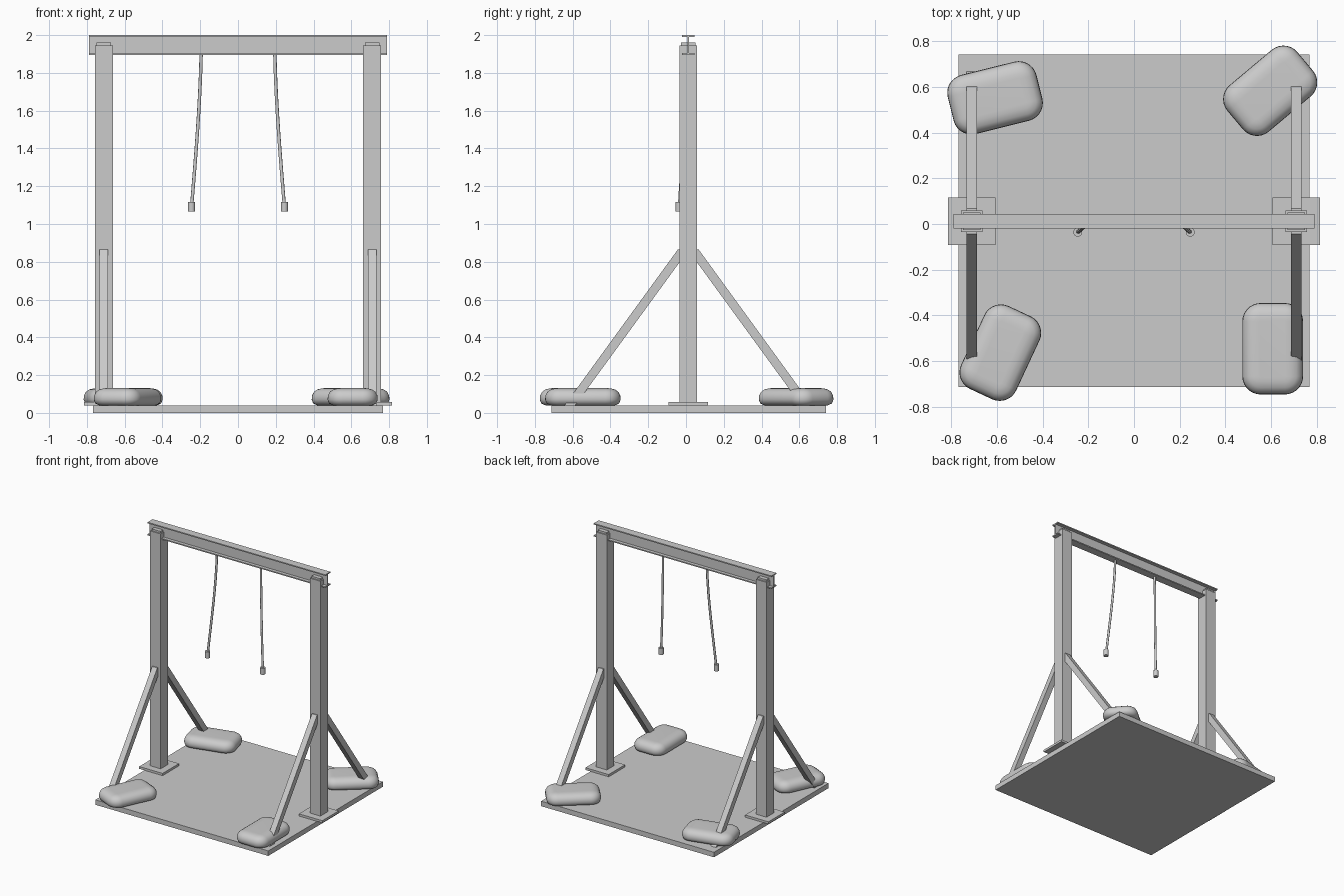
import bpy, bmesh, math
from mathutils import Vector

if "Cube" in bpy.data.objects:
    bpy.data.objects.remove(bpy.data.objects["Cube"])

CY = 0.012  # y of the frame plane


def mesh_object(name, bm):
    bmesh.ops.recalc_face_normals(bm, faces=bm.faces)
    me = bpy.data.meshes.new(name)
    bm.to_mesh(me)
    bm.free()
    ob = bpy.data.objects.new(name, me)
    bpy.context.collection.objects.link(ob)
    return ob


def box(name, x, y, z):
    bm = bmesh.new()
    bmesh.ops.create_cube(bm, size=1)
    for v in bm.verts:
        v.co = [r[0] + (c + 0.5) * (r[1] - r[0]) for c, r in zip(v.co, (x, y, z))]
    return mesh_object(name, bm)


def extrude_yz(name, profile, x0, x1):
    bm = bmesh.new()
    face = bm.faces.new([bm.verts.new((x0, y, z)) for y, z in profile])
    ext = bmesh.ops.extrude_face_region(bm, geom=[face])
    verts = [g for g in ext["geom"] if isinstance(g, bmesh.types.BMVert)]
    bmesh.ops.translate(bm, vec=(x1 - x0, 0, 0), verts=verts)
    return mesh_object(name, bm)


def smooth(ob, angle=40):
    bpy.ops.object.select_all(action='DESELECT')
    ob.select_set(True)
    bpy.context.view_layer.objects.active = ob
    bpy.ops.object.shade_smooth_by_angle(angle=math.radians(angle))


# Floor panel
box("base_board", (-0.768, 0.768), (-0.713, 0.742), (0, 0.04))

# I-section crossbeam
half = [(0.032, 1.895), (0.032, 1.904), (0.005, 1.904),
        (0.005, 1.991), (0.032, 1.991), (0.032, 2.0)]
section = half + [(-y, z) for y, z in reversed(half)]
extrude_yz("crossbeam", [(CY + y, z) for y, z in section], -0.79, 0.79)

for s, side in ((-1, "left"), (1, "right")):
    cx = s * 0.71
    # Foot plate, post and cap
    box(side + "_foot_plate", (cx - 0.104, cx + 0.104),
        (CY - 0.104, CY + 0.104), (0.04, 0.058))
    box(side + "_post", (cx - 0.047, cx + 0.047),
        (CY - 0.047, CY + 0.047), (0.058, 1.945))
    box(side + "_post_cap", (cx - 0.038, cx + 0.038),
        (CY - 0.038, CY + 0.038), (1.945, 1.96))
    # Diagonal braces
    for d, end in ((-1, "front"), (1, "back")):
        prof = [(0.044, 0.865), (0.055, 0.865), (0.655, 0.04), (0.598, 0.04), (0.044, 0.80)]
        extrude_yz(f"{side}_{end}_brace", [(CY + d * y, z) for y, z in prof],
                   cx - 0.023, cx + 0.023)
    # Hanging rope
    cu = bpy.data.curves.new(side + "_rope", 'CURVE')
    cu.dimensions = '3D'
    cu.bevel_depth = 0.009
    cu.bevel_resolution = 2
    cu.use_fill_caps = True
    cu.resolution_u = 8
    sp = cu.splines.new('BEZIER')
    sp.bezier_points.add(1)
    pts = [Vector((s * 0.195, CY, 1.9)), Vector((s * 0.245, -0.034, 1.10))]
    for p, co, off in zip(sp.bezier_points, pts,
                          (Vector((s * 0.006, -0.004, -0.27)),
                           Vector((s * 0.022, -0.015, -0.27)))):
        p.co, p.handle_left, p.handle_right = co, co - off, co + off
    bpy.context.collection.objects.link(bpy.data.objects.new(side + "_rope", cu))
    # Rope grip
    bpy.ops.mesh.primitive_cylinder_add(vertices=20, radius=0.019, depth=0.052,
                                        location=(s * 0.246, -0.036, 1.091))
    bpy.context.object.name = side + "_rope_grip"
    smooth(bpy.context.object)


# Sandbag: stacked rounded rectangles (inset, height)
def sandbag(name, x, y, angle):
    bm = bmesh.new()
    layers = [(0.03, 0), (0.008, 0.01), (0, 0.03), (0.002, 0.052),
              (0.012, 0.071), (0.03, 0.084), (0.055, 0.09), (0.074, 0.091)]
    rings = []
    for inset, z in layers:
        ring = []
        for q, (sx, sy) in enumerate(((1, 1), (-1, 1), (-1, -1), (1, -1))):
            for k in range(8):
                a = math.pi / 2 * (q + k / 7)
                r = 0.08 - inset
                ring.append(bm.verts.new((sx * 0.12 + r * math.cos(a),
                                          sy * 0.053 + r * math.sin(a), z)))
        rings.append(ring)
    n = len(rings[0])
    for a, b in zip(rings, rings[1:]):
        for i in range(n):
            j = (i + 1) % n
            bm.faces.new((a[i], a[j], b[j], b[i]))
    bm.faces.new(rings[0])
    bm.faces.new(rings[-1])
    ob = mesh_object(name, bm)
    ob.location = (x, y, 0.04)
    ob.rotation_euler.z = math.radians(angle)
    smooth(ob, 60)


sandbag("left_back_sandbag", -0.608, 0.552, 14)
sandbag("right_back_sandbag", 0.596, 0.583, 40)
sandbag("left_front_sandbag", -0.585, -0.563, 65)
sandbag("right_front_sandbag", 0.607, -0.546, 90)
